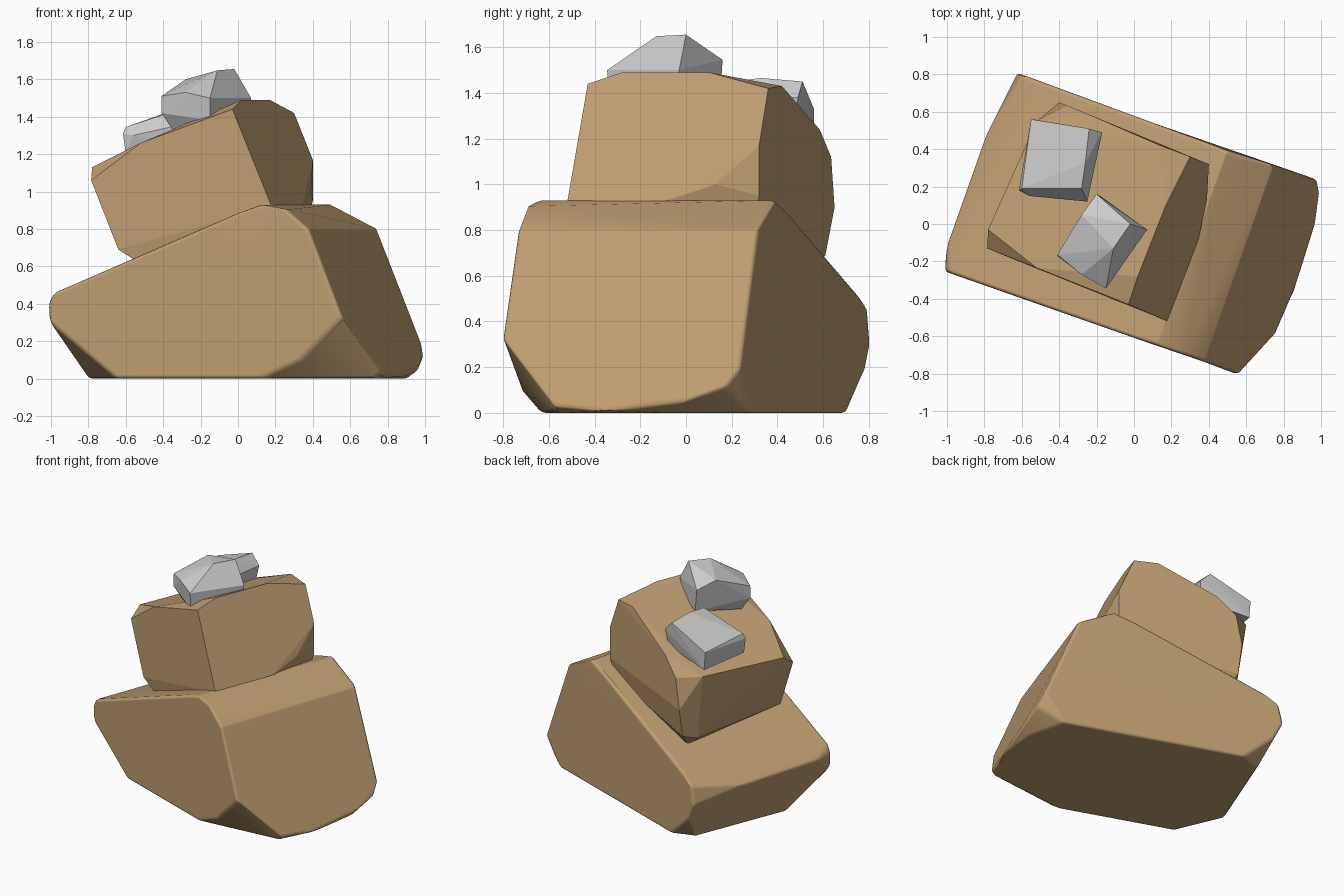
import bpy, bmesh
from math import radians
from mathutils import Matrix, Vector

tan = bpy.data.materials.new("tan_stone")
tan.diffuse_color = (0.52, 0.34, 0.165, 1)


def rock(name, points, yaw=0, bevel=0, mat=None):
    """Convex faceted stone spanned by its corner points."""
    turn = Matrix.Rotation(radians(yaw), 3, 'Z')
    bm = bmesh.new()
    for p in points:
        bm.verts.new(turn @ Vector(p))
    hull = bmesh.ops.convex_hull(bm, input=bm.verts[:])
    inside = [v for v in hull["geom_interior"] if isinstance(v, bmesh.types.BMVert)]
    bmesh.ops.delete(bm, geom=inside, context='VERTS')
    bmesh.ops.dissolve_limit(bm, angle_limit=radians(5), verts=bm.verts[:], edges=bm.edges[:])
    bmesh.ops.recalc_face_normals(bm, faces=bm.faces[:])
    me = bpy.data.meshes.new(name)
    bm.to_mesh(me)
    bm.free()
    ob = bpy.data.objects.new(name, me)
    bpy.context.collection.objects.link(ob)
    if mat:
        me.materials.append(mat)
    if bevel:
        b = ob.modifiers.new("worn_edges", 'BEVEL')
        b.width, b.segments = bevel, 2
        b.limit_method, b.angle_limit = 'ANGLE', radians(18)
        b.harden_normals = True
        me.shade_smooth()
    return ob


# Large wedge-shaped base stone, in its own turned frame
rock("base_rock", [
    # ridge and shoulder
    (.33, -.57, .93), (.34, .535, .93), (.2, -.575, .885), (.2, .54, .885),
    (.48, -.57, .905), (.6, -.57, .8), (.6, .545, .8),
    # right slope foot
    (.79, -.575, .33), (.845, .55, .2), (.88, .49, .115), (.92, .3, .05),
    (.933, -.04, .01), (.912, -.29, .03), (.55, -.57, .1),
    # left nose
    (-.84, -.575, .46), (-.87, -.575, .4), (-.865, -.575, .3), (-.91, -.43, .4),
    (-.91, .16, .38), (-.71, .55, .52), (-.83, .555, .44), (-.86, .555, .31), (-.8, .55, .19),
    # underside
    (.32, -.56, 0), (.88, -.3, 0), (.9, -.03, 0), (.85, .3, 0), (.7, .54, 0),
    (-.49, -.56, 0), (-.75, -.28, 0), (-.72, .43, 0), (-.58, .54, 0),
], yaw=-19.4, bevel=.022, mat=tan)

# Smaller tilted stone on top
rock("upper_rock", [
    # top and crest
    (.02, -.28, 1.49), (.17, .1, 1.49), (-.03, -.43, 1.44), (.3, .36, 1.42),
    (-.52, -.235, 1.26), (-.78, -.03, 1.13), (-.52, .55, 1.14), (-.24, .585, 1.24),
    (.14, .42, 1.43), (-.36, .635, 1.12),
    # sides
    (-.785, -.13, 1.06), (-.4, .65, .9), (.4, .32, 1.17), (.4, .32, .95),
    (.39, .13, 1.0), (.345, -.08, .93), (.18, -.52, .92),
    # underside, sunk into the base
    (-.64, -.19, .69), (-.53, -.22, .62), (.17, -.5, .84), (.36, .3, .8),
    (-.4, .61, .69), (-.46, .52, .66), (-.36, .5, .58),
], mat=tan)

# Two grey pebbles on the tilted top
rock("pebble_front", [
    (-.02, 0, 1.655), (-.11, -.13, 1.648), (-.28, -.27, 1.53), (-.41, -.165, 1.51),
    (-.28, .05, 1.6), (-.2, .16, 1.545), (.07, -.03, 1.5), (.06, -.03, 1.4),
    (-.15, -.345, 1.5), (-.15, -.34, 1.38), (-.41, -.17, 1.42), (-.35, -.15, 1.33),
    (-.18, .15, 1.38),
])
rock("pebble_back", [
    (-.26, .33, 1.465), (-.24, .51, 1.45), (-.17, .49, 1.38), (-.55, .56, 1.33),
    (-.54, .56, 1.2), (-.28, .19, 1.45), (-.25, .12, 1.37), (-.56, .15, 1.3),
    (-.6, .19, 1.345), (-.615, .18, 1.31), (-.6, .18, 1.2), (-.19, .47, 1.25),
    (-.27, .14, 1.25),
])
